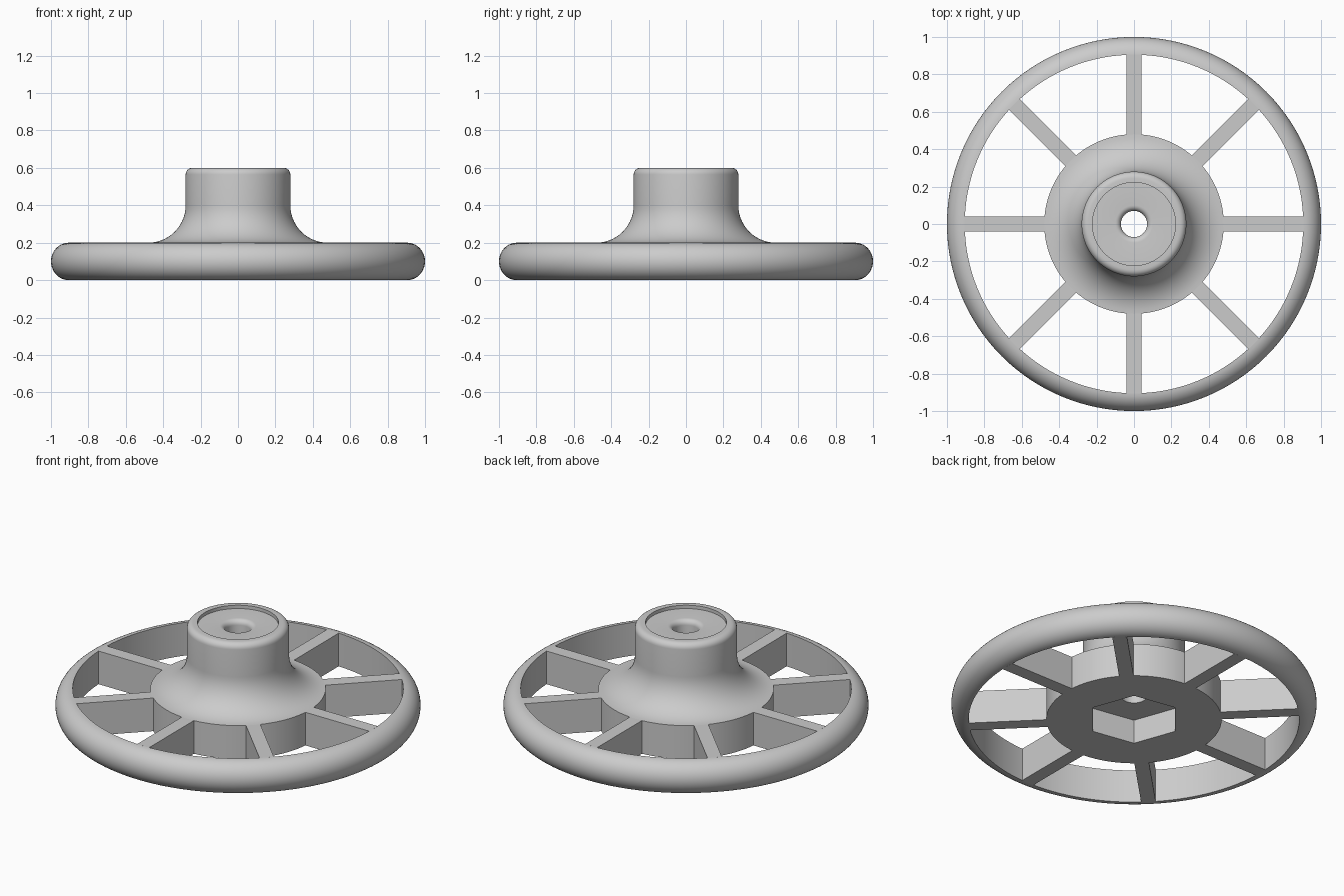
import bpy, bmesh, math
from mathutils import Matrix, Vector

cube = bpy.data.objects.get("Cube")
if cube:
    bpy.data.objects.remove(cube, do_unlink=True)

GREY = (0.6, 0.6, 0.6, 1)
grey = bpy.data.materials.new("light grey")
grey.use_nodes = True
grey.diffuse_color = GREY
grey.node_tree.nodes["Principled BSDF"].inputs["Base Color"].default_value = GREY


def add_object(name, bm):
    bmesh.ops.recalc_face_normals(bm, faces=bm.faces)
    mesh = bpy.data.meshes.new(name)
    bm.to_mesh(mesh)
    bm.free()
    mesh.materials.append(grey)
    obj = bpy.data.objects.new(name, mesh)
    bpy.context.collection.objects.link(obj)
    return obj


def arc(cx, cz, rx, rz, start, end, steps):
    """Points (radius, height) along an elliptical arc, angles in degrees."""
    angles = [math.radians(start + (end - start) * i / steps) for i in range(steps + 1)]
    return [(cx + rx * math.cos(a), cz + rz * math.sin(a)) for a in angles]


def lathe(name, profile, sides=96):
    """Revolve a closed profile around the z axis."""
    bm = bmesh.new()
    rings = []
    for i in range(sides):
        a = 2 * math.pi * i / sides
        rings.append([bm.verts.new((r * math.cos(a), r * math.sin(a), z)) for r, z in profile])
    n = len(profile)
    for i in range(sides):
        p, q = rings[i], rings[(i + 1) % sides]
        for j in range(n):
            k = (j + 1) % n
            bm.faces.new((p[j], q[j], q[k], p[k]))
    return add_object(name, bm)


def smooth(obj):
    bpy.ops.object.select_all(action='DESELECT')
    obj.select_set(True)
    bpy.context.view_layer.objects.active = obj
    bpy.ops.object.shade_smooth_by_angle(angle=math.radians(35))


# Rim: flat inner wall, rounded outer half
rim = lathe("rim", arc(0.905, 0.1, 0.095, 0.1, -90, 90, 20), 128)
smooth(rim)

# Hub: disc with a concave flare, a rounded boss, a shallow recess and a bore
hub_profile = [(0.07, 0), (0.48, 0)]
hub_profile += arc(0.48, 0.4, 0.2, 0.2, 270, 180, 14)
hub_profile += arc(0.245, 0.565, 0.035, 0.035, 0, 90, 6)
hub_profile += [(0.222, 0.6), (0.222, 0.58)]
hub_profile += arc(0.1, 0.55, 0.03, 0.03, 90, 180, 6)
hub = lathe("hub", hub_profile)

# Hexagonal nut pocket cut in the underside
bm = bmesh.new()
bmesh.ops.create_cone(bm, cap_ends=True, segments=6, radius1=0.26, radius2=0.26, depth=0.29)
# the cone's first corner lies on an axis; turn it to the pocket's angle
first = max(bm.verts, key=lambda v: v.co.z).co
turn = math.radians(50) - math.atan2(first.y, first.x)
bmesh.ops.rotate(bm, verts=bm.verts, cent=(0, 0, 0), matrix=Matrix.Rotation(turn, 3, 'Z'))
cutter = add_object("pocket_cutter", bm)
cutter.hide_render = True
cut = hub.modifiers.new("nut_pocket", 'BOOLEAN')
cut.operation = 'DIFFERENCE'
cut.solver = 'EXACT'
cut.object = cutter
bpy.ops.object.select_all(action='DESELECT')
hub.select_set(True)
bpy.context.view_layer.objects.active = hub
bpy.ops.object.modifier_apply(modifier=cut.name)
bpy.data.objects.remove(cutter, do_unlink=True)
smooth(hub)

# Eight straight spokes between hub and rim
inner, outer, width, height = 0.474, 0.906, 0.08, 0.2
for i in range(8):
    bm = bmesh.new()
    bmesh.ops.create_cube(bm, size=1)
    bmesh.ops.scale(bm, verts=bm.verts, vec=(outer - inner, width, height))
    bmesh.ops.translate(bm, verts=bm.verts, vec=Vector(((inner + outer) / 2, 0, height / 2)))
    bmesh.ops.rotate(bm, verts=bm.verts, cent=(0, 0, 0),
                     matrix=Matrix.Rotation(i * math.pi / 4, 3, 'Z'))
    add_object(f"spoke_{i + 1}", bm)
